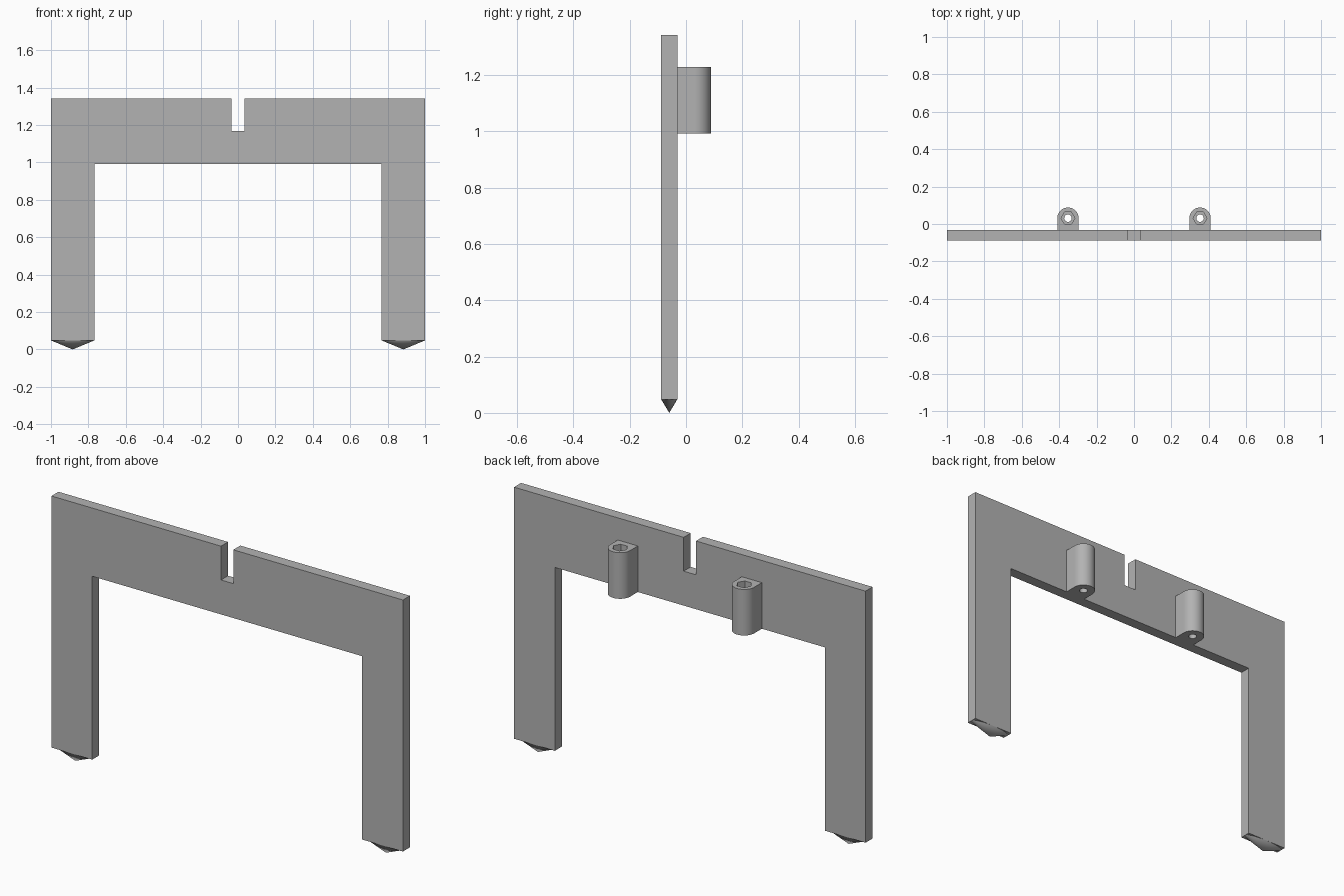
import bpy, bmesh
from math import cos, sin, pi, radians

cube = bpy.data.objects.get("Cube")
if cube:
    bpy.data.objects.remove(cube)

grey = bpy.data.materials.new("plain grey")
grey.use_nodes = True
grey.diffuse_color = (0.45, 0.45, 0.45, 1)
grey.node_tree.nodes["Principled BSDF"].inputs["Base Color"].default_value = grey.diffuse_color

FRONT, BACK = -0.088, -0.031      # plate faces in y
TOP, BAR, FOOT = 1.342, 0.991, 0.048
LEG = 0.768                       # inner edge of a leg
BOSS_TOP, BOSS_R, BOSS_X, BOSS_Y = 1.228, 0.057, 0.353, 0.031


def prism(name, points, depth):
    """Closed outline of 3D points, extruded along the depth vector."""
    bm = bmesh.new()
    face = bm.faces.new([bm.verts.new(p) for p in points])
    out = bmesh.ops.extrude_face_region(bm, geom=[face])
    verts = [v for v in out["geom"] if isinstance(v, bmesh.types.BMVert)]
    bmesh.ops.translate(bm, vec=depth, verts=verts)
    return finish(name, bm)


def finish(name, bm):
    bmesh.ops.recalc_face_normals(bm, faces=bm.faces)
    mesh = bpy.data.meshes.new(name)
    bm.to_mesh(mesh)
    bm.free()
    mesh.materials.append(grey)
    obj = bpy.data.objects.new(name, mesh)
    bpy.context.collection.objects.link(obj)
    return obj


def activate(obj):
    bpy.ops.object.select_all(action="DESELECT")
    obj.select_set(True)
    bpy.context.view_layer.objects.active = obj


def smooth(obj):
    activate(obj)
    bpy.ops.object.shade_smooth_by_angle(angle=radians(35))


def ring(x, y, z, r, sides):
    return [(x + r * cos(2 * pi * i / sides), y + r * sin(2 * pi * i / sides), z)
            for i in range(sides)]


def cut(obj, cutter):
    mod = obj.modifiers.new("hole", "BOOLEAN")
    mod.operation, mod.solver, mod.object = "DIFFERENCE", "EXACT", cutter
    activate(obj)
    bpy.ops.object.modifier_apply(modifier=mod.name)
    bpy.data.objects.remove(cutter)


# Portal-shaped plate with a slot in the top edge
half = [(0.035, 1.168), (0.035, TOP), (1, TOP), (1, FOOT), (LEG, FOOT), (LEG, BAR)]
outline = half + [(-x, z) for x, z in reversed(half)]
prism("gate_plate", [(x, FRONT, z) for x, z in outline], (0, BACK - FRONT, 0))

for side, s in (("left", 1), ("right", -1)):
    # Flattened cone point under the leg
    cx, cy = s * (1 + LEG) / 2, (FRONT + BACK) / 2
    rx, ry = (1 - LEG) / 2, (BACK - FRONT) / 2
    bm = bmesh.new()
    rim = [bm.verts.new((cx + rx * x, cy + ry * y, FOOT)) for x, y, _ in ring(0, 0, 0, 1, 48)]
    tip = bm.verts.new((cx, cy, 0))
    for a, b in zip(rim, rim[1:] + rim[:1]):
        bm.faces.new((a, b, tip))
    bm.faces.new(rim)
    smooth(finish(side + "_foot_point", bm))

    # Rounded boss on the back, with a through hole and a hexagonal nut pocket
    x = s * BOSS_X
    arc = [(x + BOSS_R * cos(pi * i / 24), BOSS_Y + BOSS_R * sin(pi * i / 24), BAR)
           for i in range(25)]
    base = [(x - BOSS_R, BACK, BAR), (x + BOSS_R, BACK, BAR)]
    boss = prism(side + "_boss", arc + base, (0, 0, BOSS_TOP - BAR))
    cut(boss, prism("bore", ring(x, BOSS_Y, BAR - 0.1, 0.02, 32), (0, 0, 0.5)))
    cut(boss, prism("pocket", ring(x, BOSS_Y, BOSS_TOP - 0.06, 0.037, 6), (0, 0, 0.2)))
    smooth(boss)
